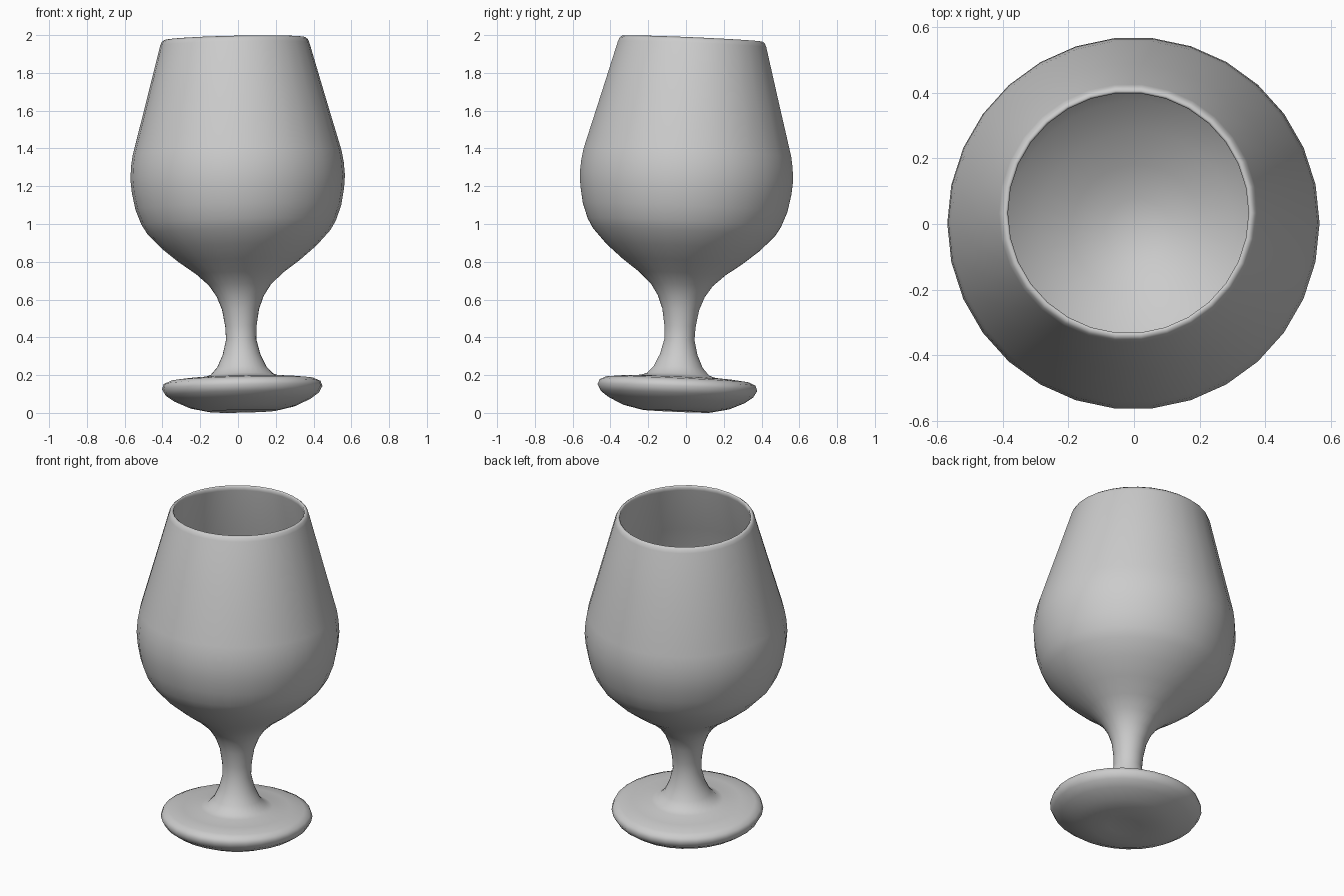
import bpy, bmesh, math
from mathutils import Matrix, Vector

cube = bpy.data.objects.get("Cube")
if cube:
    bpy.data.objects.remove(cube, do_unlink=True)

SEGMENTS = 30
LEAN = Vector((-0.0216, 0.043, 1)).normalized()
STAND = Vector((0.025, -0.051, 0.009))

# Cross-section as (radius, height), from underside of foot to bottom of bowl
foot = [(0, 0.012), (0.09, 0.008), (0.18, 0), (0.28, 0.022), (0.36, 0.058),
        (0.405, 0.09), (0.425, 0.125), (0.415, 0.152), (0.38, 0.168),
        (0.3, 0.177), (0.2, 0.184)]
stem = [(0.165, 0.196), (0.13, 0.235), (0.1, 0.3), (0.08, 0.38),
        (0.083, 0.45), (0.098, 0.54), (0.125, 0.61), (0.165, 0.67)]
bowl = [(0.23, 0.73), (0.32, 0.795), (0.41, 0.87), (0.485, 0.95),
        (0.515, 1.0), (0.545, 1.08), (0.562, 1.17), (0.568, 1.24),
        (0.563, 1.31), (0.553, 1.37), (0.47, 1.67), (0.395, 1.945)]
rim = [(0.387, 1.964), (0.374, 1.974), (0.367, 1.968), (0.37, 1.945)]
inside = [(0.45, 1.66), (0.53, 1.36), (0.544, 1.24), (0.522, 1.09),
          (0.465, 0.97), (0.39, 0.885), (0.3, 0.81), (0.2, 0.745),
          (0.1, 0.695), (0, 0.68)]


def lathe(name, profile):
    """Spin a profile round the vertical axis into a closed smooth body."""
    bm = bmesh.new()
    verts = [bm.verts.new((r, 0, z)) for r, z in profile]
    edges = [bm.edges.new(pair) for pair in zip(verts, verts[1:])]
    bmesh.ops.spin(bm, geom=verts + edges, cent=(0, 0, 0), axis=(0, 0, 1),
                   angle=math.tau, steps=SEGMENTS, use_merge=True)
    bmesh.ops.remove_doubles(bm, verts=bm.verts[:], dist=0.0005)
    bmesh.ops.recalc_face_normals(bm, faces=bm.faces[:])
    for face in bm.faces:
        face.smooth = True
    mesh = bpy.data.meshes.new(name)
    bm.to_mesh(mesh)
    bm.free()
    obj = bpy.data.objects.new(name, mesh)
    bpy.context.collection.objects.link(obj)
    return obj


# Stemmed glass, leaning slightly
glass = lathe("stemmed_glass", foot + stem + bowl + rim + inside)
turn = Vector((0, 0, 1)).rotation_difference(LEAN).to_matrix().to_4x4()
glass.matrix_world = Matrix.Translation(STAND) @ turn
